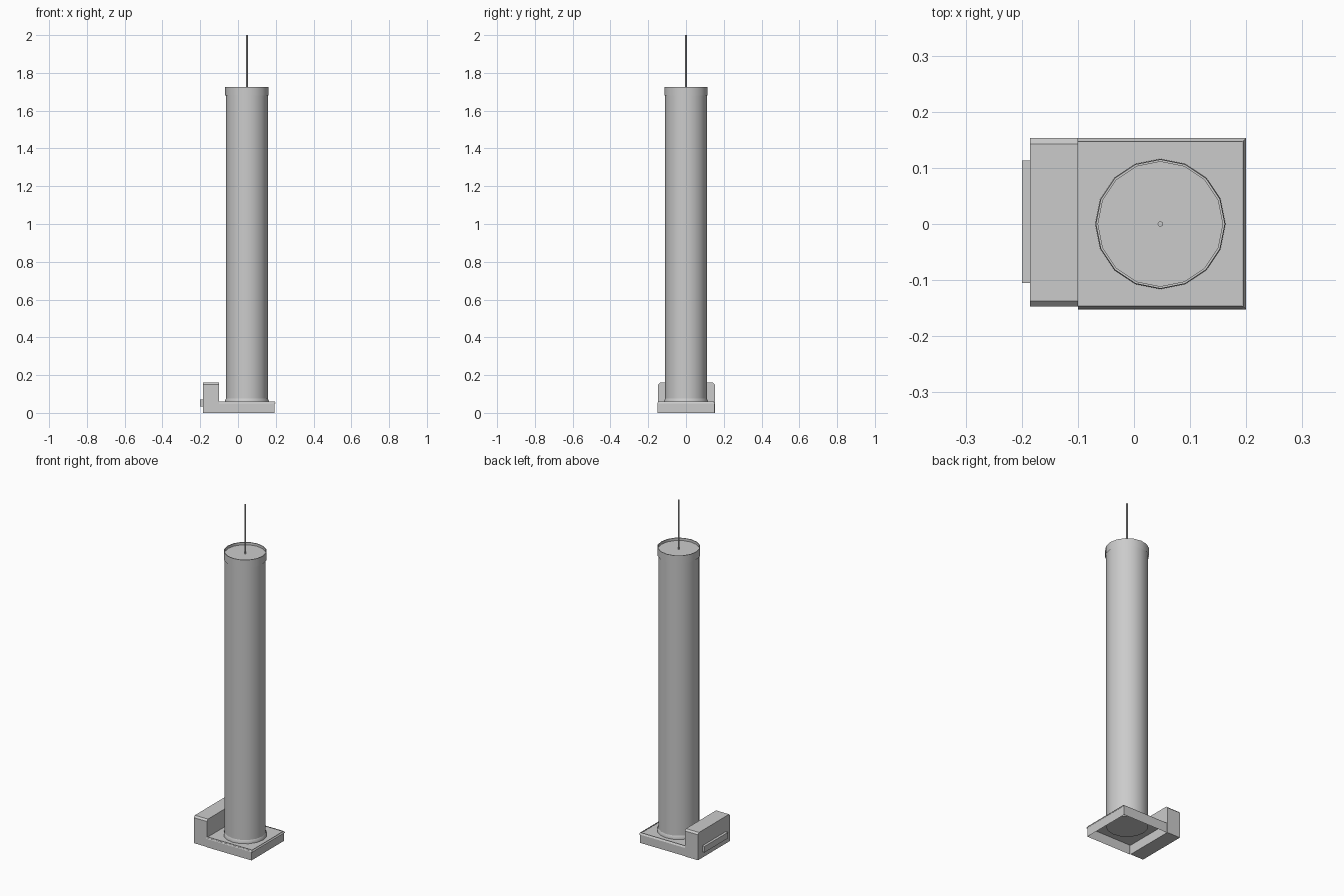
import bpy, bmesh, math

if "Cube" in bpy.data.objects:
    bpy.data.objects.remove(bpy.data.objects["Cube"])

CX = 0.047  # tube axis


def finish(name, bm, smooth=False):
    mesh = bpy.data.meshes.new(name)
    bm.to_mesh(mesh)
    bm.free()
    ob = bpy.data.objects.new(name, mesh)
    bpy.context.collection.objects.link(ob)
    if smooth:
        bpy.ops.object.select_all(action='DESELECT')
        ob.select_set(True)
        bpy.context.view_layer.objects.active = ob
        bpy.ops.object.shade_smooth_by_angle(angle=math.radians(35))
    return ob


def lathe(name, profile, sides, cap_low=False, cap_top=False):
    """Spin (radius, z) points around the tube axis."""
    bm = bmesh.new()
    rings = []
    for r, z in profile:
        rings.append([bm.verts.new((CX + r * math.cos(2 * math.pi * i / sides),
                                    r * math.sin(2 * math.pi * i / sides), z))
                      for i in range(sides)])
    for a, b in zip(rings, rings[1:]):
        for i in range(sides):
            j = (i + 1) % sides
            bm.faces.new((a[i], a[j], b[j], b[i]))
    if cap_low:
        bm.faces.new(rings[0][::-1])
    if cap_top:
        bm.faces.new(rings[-1])
    return finish(name, bm, True)


def prism(name, profile, y0, y1, skip=()):
    """Extrude an (x, z) outline along y, leaving out chosen side faces."""
    bm = bmesh.new()
    a = [bm.verts.new((x, y0, z)) for x, z in profile]
    b = [bm.verts.new((x, y1, z)) for x, z in profile]
    bm.faces.new(a)
    bm.faces.new(b[::-1])
    n = len(profile)
    for i in range(n):
        if i not in skip:
            j = (i + 1) % n
            bm.faces.new((a[j], a[i], b[i], b[j]))
    bmesh.ops.recalc_face_normals(bm, faces=bm.faces)
    return finish(name, bm)


# hollow base plate, open underneath and where it meets the control block
prism("base_plate", [(-0.10, 0), (0.193, 0), (0.193, 0.055), (-0.10, 0.055)],
      -0.15, 0.15, skip=(0, 3))

# sloped trim strip around three edges of the plate
bm = bmesh.new()
inner = [(-0.10, -0.146), (0.194, -0.146), (0.194, 0.147), (-0.10, 0.147)]
outer = [(-0.10, -0.152), (0.20, -0.152), (0.20, 0.153), (-0.10, 0.153)]
top = [bm.verts.new((x, y, 0.06)) for x, y in inner]
low = [bm.verts.new((x, y, 0.05)) for x, y in outer]
for i in range(3):
    bm.faces.new((low[i], low[i + 1], top[i + 1], top[i]))
finish("base_trim", bm)

# raised control block with clipped upper corners
block = prism("control_block", [(-0.185, 0), (-0.10, 0), (-0.10, 0.16), (-0.185, 0.16)],
              -0.147, 0.153)
bm = bmesh.new()
bm.from_mesh(block.data)
edges = [e for e in bm.edges
         if all(v.co.z > 0.15 for v in e.verts)
         and abs(e.verts[0].co.y - e.verts[1].co.y) < 1e-5]
bmesh.ops.bevel(bm, geom=edges, offset=0.01, segments=1, affect='EDGES')
bm.to_mesh(block.data)
bm.free()

# outlet panel on the outer side of the block
prism("outlet_panel", [(-0.20, 0.035), (-0.184, 0.035), (-0.184, 0.07), (-0.20, 0.07)],
      -0.105, 0.113)

# tube body, its top band and bottom collar
lathe("tube", [(0.111, 0.05), (0.111, 1.71)], 16, True, True)
lathe("top_band", [(0.115, 1.68), (0.115, 1.725), (0.111, 1.725), (0.111, 1.70)], 16)
lathe("bottom_collar", [(0.116, 0.055), (0.116, 0.065), (0.111, 0.075)], 16)

# thin rod
lathe("rod", [(0.005, 1.70), (0.005, 2.0)], 8, True, True)
